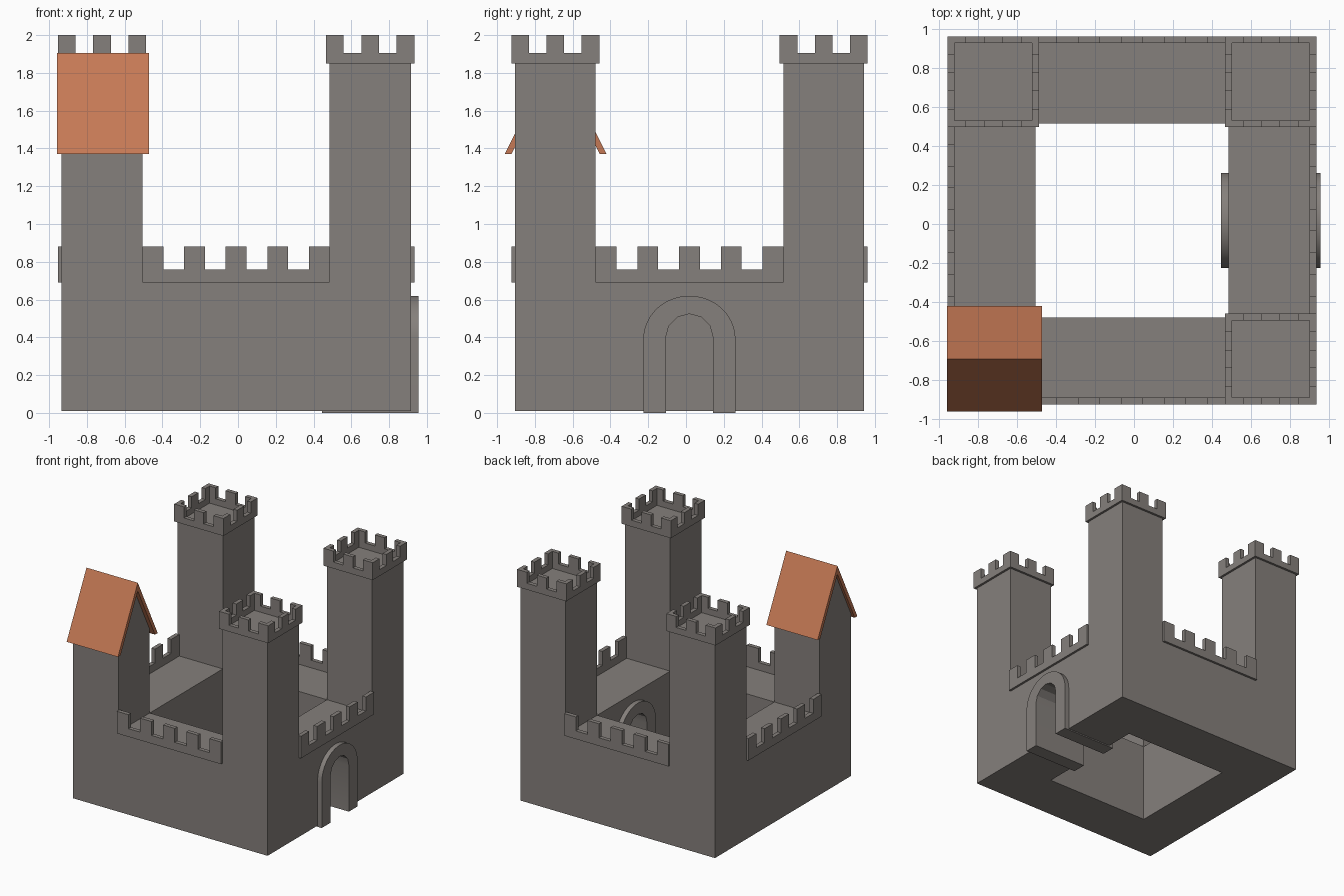
import bpy, bmesh, math
from mathutils import Vector

if "Cube" in bpy.data.objects:
    bpy.data.objects.remove(bpy.data.objects["Cube"])


def material(name, rgb):
    m = bpy.data.materials.new(name)
    m.diffuse_color = (*rgb, 1)
    m.use_nodes = True
    m.node_tree.nodes["Principled BSDF"].inputs["Base Color"].default_value = m.diffuse_color
    return m


STONE = material("grey stone", (0.235, 0.215, 0.2))
TILE = material("orange roof tile", (0.56, 0.19, 0.09))


def prism(name, pts, axis, a, b, mat=STONE):
    """Extrude a 2D profile (horizontal, z) along x or y from a to b."""
    def place(u, z, d):
        return Vector((d, u, z)) if axis == 'x' else Vector((u, d, z))
    bm = bmesh.new()
    lo = [bm.verts.new(place(u, z, a)) for u, z in pts]
    hi = [bm.verts.new(place(u, z, b)) for u, z in pts]
    bm.faces.new(lo)
    bm.faces.new(hi[::-1])
    n = len(pts)
    for i in range(n):
        j = (i + 1) % n
        bm.faces.new((lo[j], lo[i], hi[i], hi[j]))
    bmesh.ops.recalc_face_normals(bm, faces=bm.faces)
    me = bpy.data.meshes.new(name)
    bm.to_mesh(me)
    bm.free()
    me.materials.append(mat)
    ob = bpy.data.objects.new(name, me)
    bpy.context.collection.objects.link(ob)
    return ob


def box(name, x0, x1, y0, y1, z0, z1):
    return prism(name, [(x0, z0), (x1, z0), (x1, z1), (x0, z1)], 'y', y0, y1)


def crenels(u0, u1, z0, notch, top, merlons, trim=0.0):
    """Battlement profile; trim shortens both ends."""
    n = 2 * merlons - 1
    step = (u1 - u0) / n
    pts = [(u1 - trim, z0), (u0 + trim, z0)]
    for i in range(n):
        z = top if i % 2 == 0 else notch
        a = u0 + i * step + (trim if i == 0 else 0)
        b = u0 + (i + 1) * step - (trim if i == n - 1 else 0)
        pts += [(a, z), (b, z)]
    return pts


def arch(yc, r, spring, rise, base, n):
    """Open arch outline from left foot to right foot."""
    pts = [(yc - r, base)]
    for i in range(n + 1):
        t = math.pi * (1 - i / n)
        pts.append((yc + r * math.cos(t), spring + rise * math.sin(t)))
    return pts + [(yc + r, base)]


# Plan lines: outer and inner faces of the square castle
XL, XLI, XRI, XR = -0.935, -0.505, 0.485, 0.915
YF, YFI, YBI, YB = -0.905, -0.478, 0.515, 0.942
BASE, WALK, TOWER = 0.01, 0.695, 1.85
OUT, THICK = 0.019, 0.035

# Curtain walls
box("front_wall", XLI, XRI, YF, YFI, BASE, WALK)
box("back_wall", XLI, XRI, YBI, YB, BASE, WALK)
box("left_wall", XL, XLI, YFI, YBI, BASE, WALK)
GATE_Y = 0.018
gap = arch(GATE_Y, 0.18, 0.39, 0.18, BASE, 12)
prism("gate_wall", [(YFI, WALK), (YFI, BASE)] + gap + [(YBI, BASE), (YBI, WALK)], 'x', XRI, XR)

# Gate arch running through the right wall
outer = arch(GATE_Y, 0.244, 0.39, 0.23, 0.0, 24)
inner = arch(GATE_Y, 0.125, 0.40, 0.124, 0.0, 6)
gate = prism("gate_arch", outer + inner[::-1], 'x', 0.445, 0.955)
bpy.context.view_layer.objects.active = gate
gate.select_set(True)
bpy.ops.object.shade_smooth_by_angle(angle=math.radians(25))
gate.select_set(False)

# Wall battlements
for name, d in (("front", YF - OUT), ("back", YB + OUT - THICK)):
    prism(name + "_battlement", crenels(XLI, XRI, 0.69, 0.76, 0.88, 5), 'y', d, d + THICK)
for name, d in (("left", XL - OUT), ("right", XR + OUT - THICK)):
    prism(name + "_battlement", crenels(YFI, YBI, 0.69, 0.76, 0.88, 5), 'x', d, d + THICK)

# Three battlemented towers
for name, x0, x1, y0, y1 in (("front_right", XRI, XR, YF, YFI),
                             ("back_right", XRI, XR, YBI, YB),
                             ("back_left", XLI, XL, YBI, YB)):
    x0, x1 = min(x0, x1), max(x0, x1)
    box(name + "_tower", x0, x1, y0, y1, BASE, TOWER + 0.003)
    x0, x1, y0, y1 = x0 - OUT, x1 + OUT, y0 - OUT, y1 + OUT
    for d in (y0, y1 - THICK):
        prism(name + "_crown", crenels(x0, x1, TOWER, 1.905, 2.0, 3), 'y', d, d + THICK)
    for d in (x0, x1 - THICK):
        prism(name + "_crown", crenels(y0, y1, TOWER, 1.905, 2.0, 3, THICK), 'x', d, d + THICK)

# Gabled tower at the front left
RY, RIDGE, EAVE, HALF, T = -0.69, 1.905, 1.37, 0.27, 0.036
slope = (RIDGE - EAVE) / HALF
under = RIDGE - T * slope
prism("gabled_tower", [(YF, BASE), (YFI, BASE), (YFI, under - slope * (YFI - RY)),
                       (RY, under), (YF, under - slope * (RY - YF))], 'x', XL, XLI)

# Pitched roof
prism("roof", [(RY - HALF, EAVE), (RY - HALF + T, EAVE), (RY, under),
               (RY + HALF - T, EAVE), (RY + HALF, EAVE), (RY, RIDGE)], 'x', -0.958, -0.47, TILE)
